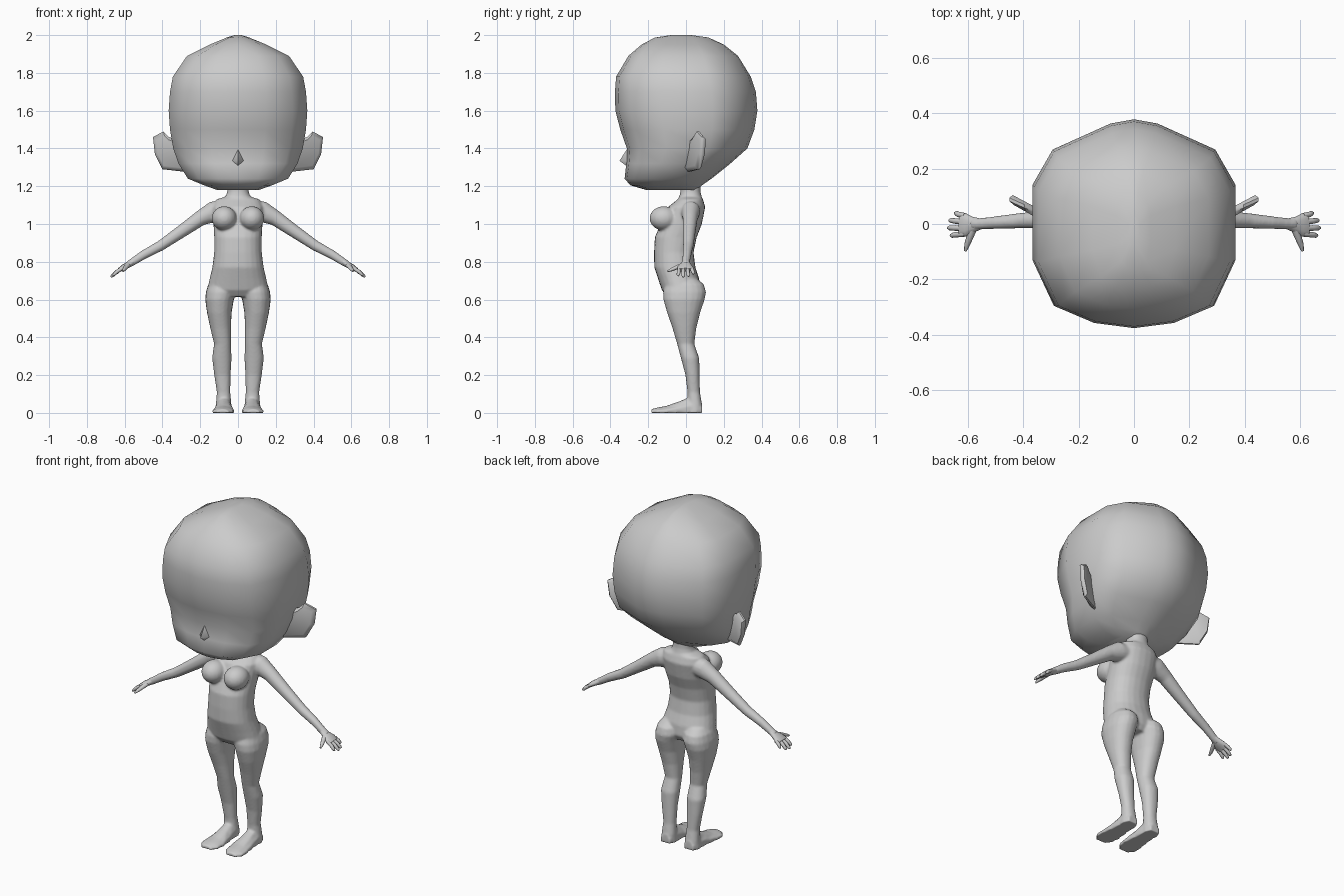
import bpy, bmesh, math
from mathutils import Vector, Matrix


def loft(bm, rings):
    """Skin a list of closed rings and cap both ends."""
    vs = [[bm.verts.new(p) for p in r] for r in rings]
    n = len(vs[0])
    for a, b in zip(vs, vs[1:]):
        for i in range(n):
            j = (i + 1) % n
            bm.faces.new((a[i], a[j], b[j], b[i]))
    bm.faces.new(vs[0])
    bm.faces.new(vs[-1])


def oval(z, x0, x1, y0, y1, n=20, p=0.9):
    """Horizontal rounded section between the given limits."""
    ring = []
    for i in range(n):
        t = 2 * math.pi * i / n
        c, s = math.cos(t), math.sin(t)
        c = math.copysign(abs(c) ** p, c)
        s = math.copysign(abs(s) ** p, s)
        ring.append(((x0 + x1) / 2 + c * (x1 - x0) / 2,
                     (y0 + y1) / 2 + s * (y1 - y0) / 2, z))
    return ring


def tube(bm, path, n=10):
    """Path of (x, y, z, side radius, up radius)."""
    pts = [Vector(p[:3]) for p in path]
    rings = []
    for i, p in enumerate(path):
        d = (pts[min(i + 1, len(pts) - 1)] - pts[max(i - 1, 0)]).normalized()
        side = d.cross(Vector((0, 0, 1))).normalized()
        up = side.cross(d)
        rings.append([pts[i] + side * p[3] * math.cos(2 * math.pi * k / n)
                      + up * p[4] * math.sin(2 * math.pi * k / n) for k in range(n)])
    loft(bm, rings)


def ball(bm, c, r):
    m = Matrix.Translation(c) @ Matrix.Diagonal((*r, 1))
    bmesh.ops.create_uvsphere(bm, u_segments=20, v_segments=14, radius=1, matrix=m)


def mirrored(bm):
    """Copy everything in bm across x = 0."""
    g = bmesh.ops.duplicate(bm, geom=bm.verts[:] + bm.edges[:] + bm.faces[:])["geom"]
    for v in g:
        if isinstance(v, bmesh.types.BMVert):
            v.co.x = -v.co.x


def finish(bm, name, angle=60):
    bmesh.ops.recalc_face_normals(bm, faces=bm.faces[:])
    me = bpy.data.meshes.new(name)
    bm.to_mesh(me)
    bm.free()
    ob = bpy.data.objects.new(name, me)
    bpy.context.collection.objects.link(ob)
    bpy.ops.object.select_all(action='DESELECT')
    ob.select_set(True)
    bpy.context.view_layer.objects.active = ob
    bpy.ops.object.shade_smooth_by_angle(angle=math.radians(angle))
    return ob


# Head: faceted outline, rings of (z, half width, front y, back y)
half = [(0, -1), (.4, -.95), (.79, -.79), (1, -.35), (1, .37), (.8, .71), (.23, .96), (0, 1)]
outline = half + [(-x, y) for x, y in half[-2:0:-1]]
bm = bmesh.new()
loft(bm, [[(x * w, (f + b) / 2 + y * (b - f) / 2, z) for x, y in outline] for z, w, f, b in [
    (2.0, .02, -.08, .03), (1.987, .06, -.165, .12), (1.95, .15, -.235, .2),
    (1.89, .27, -.305, .275), (1.78, .345, -.37, .343), (1.7, .36, -.376, .37),
    (1.6, .367, -.374, .378), (1.5, .36, -.348, .362), (1.4, .343, -.313, .325),
    (1.32, .315, -.316, .235), (1.24, .265, -.325, .135), (1.205, .18, -.295, .085),
    (1.18, .11, -.21, .06)]])
finish(bm, "head", 70)

# Nose: small wedge on the face
bm = bmesh.new()
base = [bm.verts.new(p) for p in [(-.035, -.305, 1.335), (0, -.31, 1.40),
                                  (.035, -.305, 1.335), (0, -.312, 1.305)]]
tip = bm.verts.new((0, -.352, 1.335))
for i in range(4):
    bm.faces.new((base[i], base[(i + 1) % 4], tip))
bm.faces.new(base)
finish(bm, "nose", 70)

# Ears: thin plates slanting outward and back
bm = bmesh.new()
shape = [(.30, 1.44), (.365, 1.46), (.395, 1.49), (.45, 1.46), (.44, 1.37), (.40, 1.29), (.27, 1.275)]
cx, cz = .37, 1.385
rings = []
for s, dy in [(.8, -.018), (1, -.004), (1, .008), (.85, .018)]:
    rings.append([(cx + (x - cx) * s, .055 + (x - .38) * .45 + dy, cz + (z - cz) * s) for x, z in shape])
loft(bm, rings)
mirrored(bm)
finish(bm, "ears", 50)

# Body: legs, feet, arms and chest on one side, mirrored, then blended with the torso
bm = bmesh.new()
loft(bm, [oval(*r) for r in [
    (.71, .035, .135, -.08, .06), (.68, .018, .158, -.11, .095), (.64, .01, .17, -.122, .106),
    (.6, .022, .174, -.12, .099), (.53, .034, .164, -.1, .075), (.45, .037, .147, -.072, .055),
    (.365, .037, .127, -.047, .044), (.29, .034, .137, -.027, .07), (.2, .039, .126, -.003, .072),
    (.11, .041, .112, .008, .074), (.05, .035, .117, .01, .084), (0, .033, .122, 0, .086)]])
foot = []
for y, top, a, b in [(.086, .05, .045, .108), (.03, .09, .034, .118), (-.03, .064, .028, .124),
                     (-.1, .038, .02, .134), (-.15, .029, .024, .136), (-.184, .02, .05, .112)]:
    w = b - a
    foot.append([(a, y, 0), (b, y, 0), (b, y, top * .45), (b - w * .25, y, top * .88),
                 (b - w * .5, y, top), (a + w * .25, y, top * .9), (a, y, top * .45)])
loft(bm, foot)
tube(bm, [(.07, .025, 1.075, .05, .05), (.13, .025, 1.065, .05, .056), (.2, .022, 1.03, .04, .041),
          (.3, .017, .96, .034, .034), (.41, .012, .885, .028, .028), (.5, .005, .837, .023, .024),
          (.56, 0, .798, .021, .02), (.585, 0, .783, .023, .018)], 16)
ball(bm, (.073, -.118, 1.03), (.066, .075, .064))
mirrored(bm)
loft(bm, [oval(z, -w, w, f, b, 24) for z, w, f, b in [
    (1.27, .055, -.03, .075), (1.17, .057, -.03, .077), (1.145, .066, -.035, .083),
    (1.13, .115, -.045, .09), (1.09, .135, -.095, .102), (1.0, .13, -.135, .084),
    (.93, .126, -.165, .057), (.85, .126, -.169, .04), (.77, .136, -.168, .05),
    (.71, .15, -.148, .07), (.65, .163, -.128, .075), (.615, .12, -.1, .055)]])
body = finish(bm, "body", 180)
m = body.modifiers.new("blend", 'REMESH')
m.mode = 'VOXEL'
m.voxel_size = .007
m.use_smooth_shade = True
m = body.modifiers.new("soften", 'SMOOTH')
m.factor = .5
m.iterations = 5

# Hands: flat palm, four fingers and a thumb
bm = bmesh.new()
tube(bm, [(.555, 0, .801, .02, .017), (.58, -.002, .785, .028, .016),
          (.605, -.004, .772, .042, .015), (.628, -.003, .757, .043, .011)], 12)
for y0, y1, x, z in [(.03, .039, .648, .735), (.008, .013, .668, .722),
                     (-.015, -.014, .673, .719), (-.036, -.041, .663, .726)]:
    tube(bm, [(.612, y0, .766, .01, .01), ((.62 + x) / 2, (y0 + y1) / 2, (.764 + z) / 2 + .002, .01, .01),
              (x - .006, y1, z + .006, .009, .008), (x, y1, z, .004, .004)], 8)
tube(bm, [(.58, -.012, .785, .015, .012), (.592, -.045, .772, .013, .011),
          (.603, -.075, .759, .01, .009), (.609, -.097, .75, .005, .005)], 8)
mirrored(bm)
finish(bm, "hands", 70)
